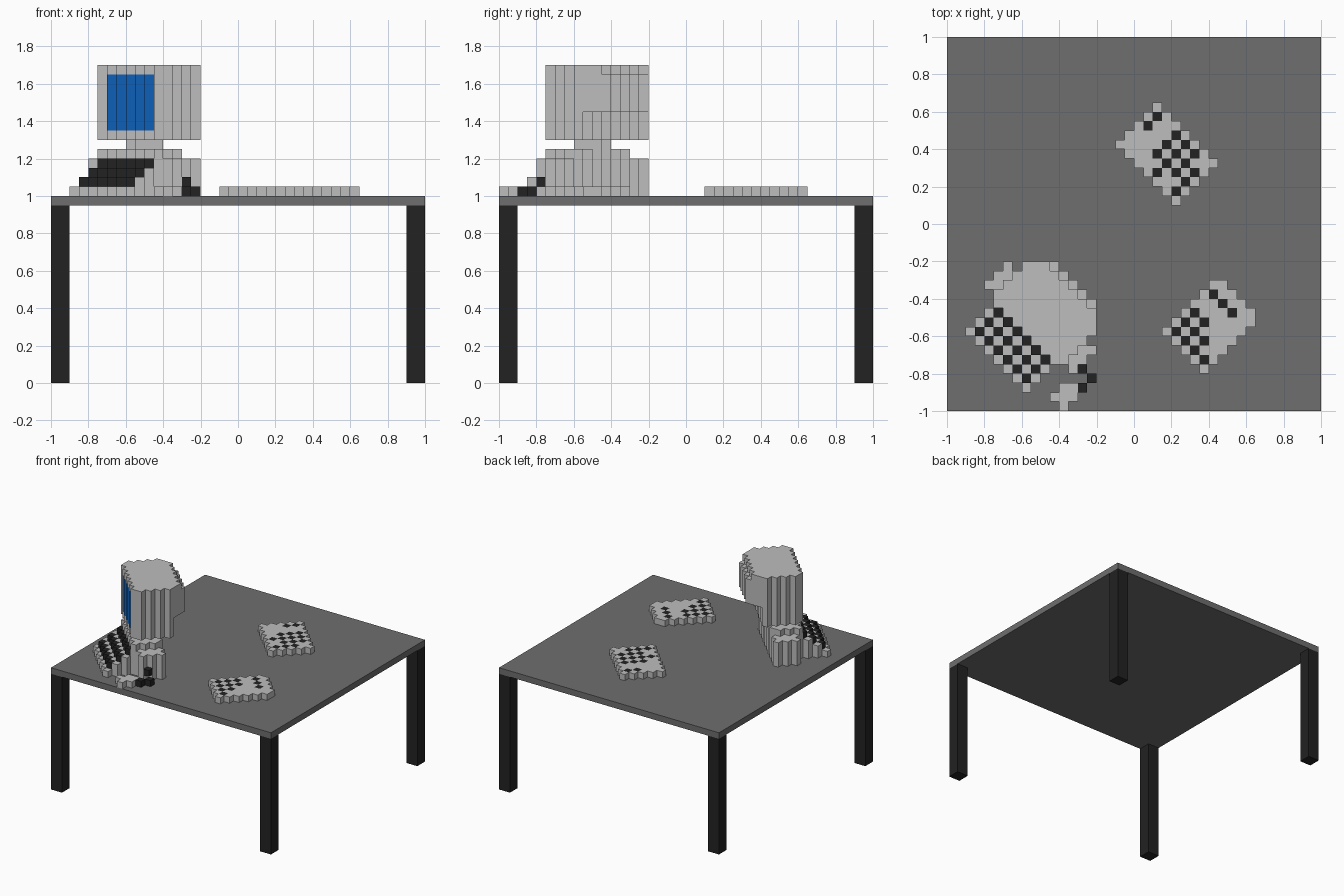
import bpy
import bmesh
from mathutils import Vector

cube = bpy.data.objects.get("Cube")
if cube:
    bpy.data.objects.remove(cube, do_unlink=True)

U = 0.05  # block size


def material(name, rgb):
    m = bpy.data.materials.new(name)
    m.use_nodes = True
    m.diffuse_color = (*rgb, 1)
    m.node_tree.nodes["Principled BSDF"].inputs["Base Color"].default_value = (*rgb, 1)
    return m


LIGHT = material("light grey", (0.515, 0.515, 0.515))
BLACK = material("near black", (0.016, 0.016, 0.016))
GREY = material("mid grey", (0.156, 0.156, 0.156))
BLUE = material("screen blue", (0.004, 0.115, 0.48))
PALETTE = [LIGHT, BLACK, BLUE]
L, K, B = 0, 1, 2


def box(name, lo, hi, mat):
    lo, hi = Vector(lo), Vector(hi)
    bm = bmesh.new()
    bmesh.ops.create_cube(bm, size=1)
    for v in bm.verts:
        v.co = (lo + hi) / 2 + v.co * (hi - lo)
    finish(name, bm, [mat])


def finish(name, bm, mats):
    me = bpy.data.meshes.new(name)
    bm.to_mesh(me)
    bm.free()
    for m in mats:
        me.materials.append(m)
    bpy.context.scene.collection.objects.link(bpy.data.objects.new(name, me))


def blocks(name, cells):
    """Skin of a block model: {(column, row from back, level): palette index}."""
    bm = bmesh.new()
    for (c, r, k), mat in cells.items():
        centre = Vector(((c + .5) * U - 1, 1 - (r + .5) * U, 1 + (k + .5) * U))
        for axis in range(3):
            for s in (-1, 1):
                step = [0, 0, 0]
                step[axis] = s
                if (c + step[0], r - step[1], k + step[2]) in cells:
                    continue
                n = Vector(step)
                a = Vector([float(i == (axis + 1) % 3) for i in range(3)])
                b = n.cross(a)
                f = bm.faces.new([bm.verts.new(centre + (n + p * a + q * b) * U / 2)
                                  for p, q in ((-1, -1), (1, -1), (1, 1), (-1, 1))])
                f.material_index = mat
    bmesh.ops.remove_doubles(bm, verts=bm.verts, dist=0.001)
    finish(name, bm, PALETTE)


def diagonal(d0, d1, s0, s1):
    """Cells of a rectangle turned by 45 degrees, bounded by c-r and c+r."""
    return [(c, r) for c in range(40) for r in range(40)
            if d0 <= c - r <= d1 and s0 <= c + r <= s1]


# Table
box("table_top", (-1, -1, .95), (1, 1, 1), GREY)
for sx, side in ((-1, "right"), (1, "left")):
    for sy, end in ((-1, "front"), (1, "back")):
        xs, ys = sorted((sx * .9, sx)), sorted((sy * .9, sy))
        box(f"{end}_{side}_leg", (xs[0], ys[0], 0), (xs[1], ys[1], .95), BLACK)

# Two flat boards with dark keys
keys_a = {(22, 8), (21, 9), (24, 10), (23, 11), (25, 11), (22, 12), (24, 12), (26, 12),
          (23, 13), (25, 13), (22, 14), (24, 14), (26, 14), (25, 15), (24, 16)}
keys_b = {(28, 27), (29, 28), (30, 29), (26, 29), (25, 30), (27, 30), (24, 31), (26, 31),
          (25, 32), (27, 32), (26, 33), (27, 34)}
for name, area, keys in (("back_board", diagonal(7, 15, 29, 41), keys_a),
                         ("front_board", diagonal(-8, 3, 54, 62), keys_b)):
    blocks(name, {(c, r, 0): K if (c, r) in keys else L for c, r in area})

# Computer base, with a raised plate and a neck
base = {}
for c, r in diagonal(-22, -18, 30, 48) + diagonal(-23, -23, 33, 45):
    for k in range(4):
        base[c, r, k] = L
for c, r in diagonal(-23, -18, 33, 45):
    base[c, r, 4] = L
for c in range(8, 12):
    for r in range(28, 32):
        if -22 <= c - r <= -18:
            base[c, r, 5] = L
blocks("computer_base", base)

# Sloping keyboard: three dark key rows stepping down to the front
keyboard = {}
for d in range(-29, -23):
    height = (d + 31) // 2 + (d % 2 == 0)
    height = {-24: 4, -25: 3, -26: 3, -27: 2, -28: 2, -29: 1}[d]
    for c, r in diagonal(d, d, 33, 45):
        for k in range(height):
            keyboard[c, r, k] = K if d % 2 == 0 and k == height - 1 else L
blocks("sloping_keyboard", keyboard)

# Monitor: angled body, tapered at the back, screen on the front diagonal
monitor = {}
for c, r in diagonal(-23, -13, 32, 46):
    if not (5 <= c <= 15 and 24 <= r <= 34):
        continue
    for k in range(6, 14):
        limit = -16 if k < 9 else -14 if k == 13 else -13
        if c - r <= limit:
            screen = c - r == -23 and 6 <= c <= 10 and 7 <= k <= 12
            monitor[c, r, k] = B if screen else L
blocks("monitor", monitor)

# Mouse and its cable
blocks("mouse", {(c, r, 0): L for c, r in
                 ((12, 37), (13, 37), (11, 38), (12, 38), (13, 38), (12, 39))})
blocks("mouse_cable", {(14, 35, 1): K, (15, 36, 0): K, (14, 37, 0): K})
